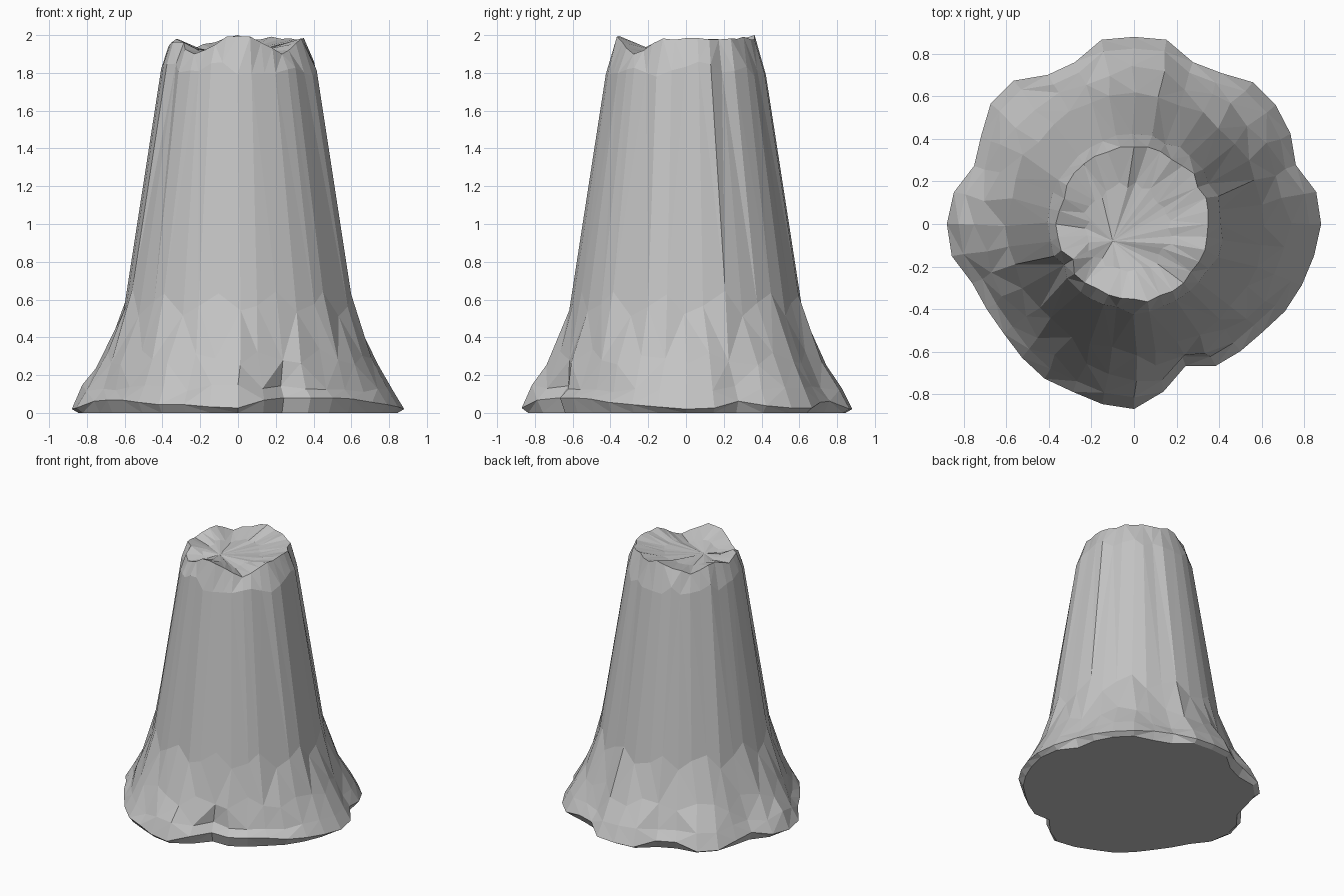
import bpy
import bmesh
import random
from math import sin, cos, radians

cube = bpy.data.objects.get("Cube")
if cube:
    bpy.data.objects.remove(cube)

random.seed(7)

# Radius of the lobed foot, every ten degrees from +x
FOOT = [.88, .87, .81, .85, .87, .87, .82, .81, .88,
        .88, .88, .81, .81, .88, .88, .83, .80, .86,
        .88, .87, .81, .80, .80, .82, .84, .84, .86,
        .87, .80, .71, .77, .78, .79, .82, .84, .86]
SEG = len(FOOT)

# Dips in the broken rim: index on the ring and depth
DIPS = {13: 0.05, 18: 0.04, 23: 0.09, 31: 0.09}

stone = bpy.data.materials.new("stone_grey")
stone.use_nodes = True
grey = (0.55, 0.55, 0.55, 1)
stone.diffuse_color = grey
stone.node_tree.nodes["Principled BSDF"].inputs["Base Color"].default_value = grey

bm = bmesh.new()


def ring(radius, height, centre=(0, 0), wobble=0.0):
    """Closed loop of vertices; radius and height are functions of the index."""
    verts = []
    for i in range(SEG):
        a = radians(360 / SEG * (i + jitter(wobble)))
        r = radius(i)
        verts.append(bm.verts.new((centre[0] + r * cos(a),
                                   centre[1] + r * sin(a), height(i))))
    return verts


def jitter(amount):
    return random.uniform(-amount, amount)


def shaft(z):
    """Radius of the tapering shaft at a height."""
    return 0.605 - (z - 0.58) * 0.155


def rim_height(i):
    """Rim height, lowered around each dip."""
    drop = max(d * max(0, 1 - abs(i - k) / 3) for k, d in DIPS.items())
    return 1.985 - drop


# Uneven heights where the foot meets the shaft and where the shaft breaks
hip = [0.58 + (-0.05, 0.0, 0.06)[i % 3] + jitter(0.02) for i in range(SEG)]
knee = [0.28 + (-0.03, 0.04, 0.0)[i % 3] + jitter(0.02) for i in range(SEG)]
neck = [1.82 + jitter(0.04) for i in range(SEG)]
flute = [jitter(0.01) for i in range(SEG)]
rim = [rim_height(i) + jitter(0.01) for i in range(SEG)]
rim[9] = 2.0

loops = [
    # underside, foot edge, lower and upper flare
    ring(lambda i: FOOT[i] * 0.96, lambda i: 0.0),
    ring(lambda i: FOOT[i], lambda i: 0.02 + 0.6 * min(0.1, 0.88 - FOOT[i])),
    ring(lambda i: FOOT[i] * 0.96 - 0.02, lambda i: 0.13 + jitter(0.02)),
    ring(lambda i: 0.4 * FOOT[i] + 0.53 - 0.55 * knee[i], lambda i: knee[i],
         wobble=0.15),
    # long shaft facets
    ring(lambda i: shaft(hip[i]) + flute[i], lambda i: hip[i], wobble=0.2),
    ring(lambda i: shaft(neck[i]) + flute[i], lambda i: neck[i], wobble=0.2),
    # broken rim and shallow hollow
    ring(lambda i: 0.36 + jitter(0.012), lambda i: rim[i]),
    ring(lambda i: 0.2 + jitter(0.02), lambda i: rim[i] * 0.4 + 1.14,
         centre=(-0.03, -0.02)),
]
for low, high in zip(loops, loops[1:]):
    for i in range(SEG):
        j = (i + 1) % SEG
        bm.faces.new((low[i], low[j], high[j], high[i]))

# Flat underside and the fan at the bottom of the hollow
bm.faces.new(list(reversed(loops[0])))
pit = bm.verts.new((-0.1, -0.08, 1.91))
for i in range(SEG):
    bm.faces.new((loops[-1][i], loops[-1][(i + 1) % SEG], pit))

# Folds running down the shaft on two sides
for i in (3, 21):
    for v in (loops[5][i], loops[6][i]):
        v.co.x *= 0.95
        v.co.y *= 0.95

bmesh.ops.triangulate(bm, faces=[f for f in bm.faces if len(f.verts) == 4],
                      quad_method='SHORT_EDGE')
bmesh.ops.recalc_face_normals(bm, faces=bm.faces)

mesh = bpy.data.meshes.new("rock_column")
bm.to_mesh(mesh)
bm.free()
mesh.materials.append(stone)
column = bpy.data.objects.new("rock_column", mesh)
bpy.context.collection.objects.link(column)
